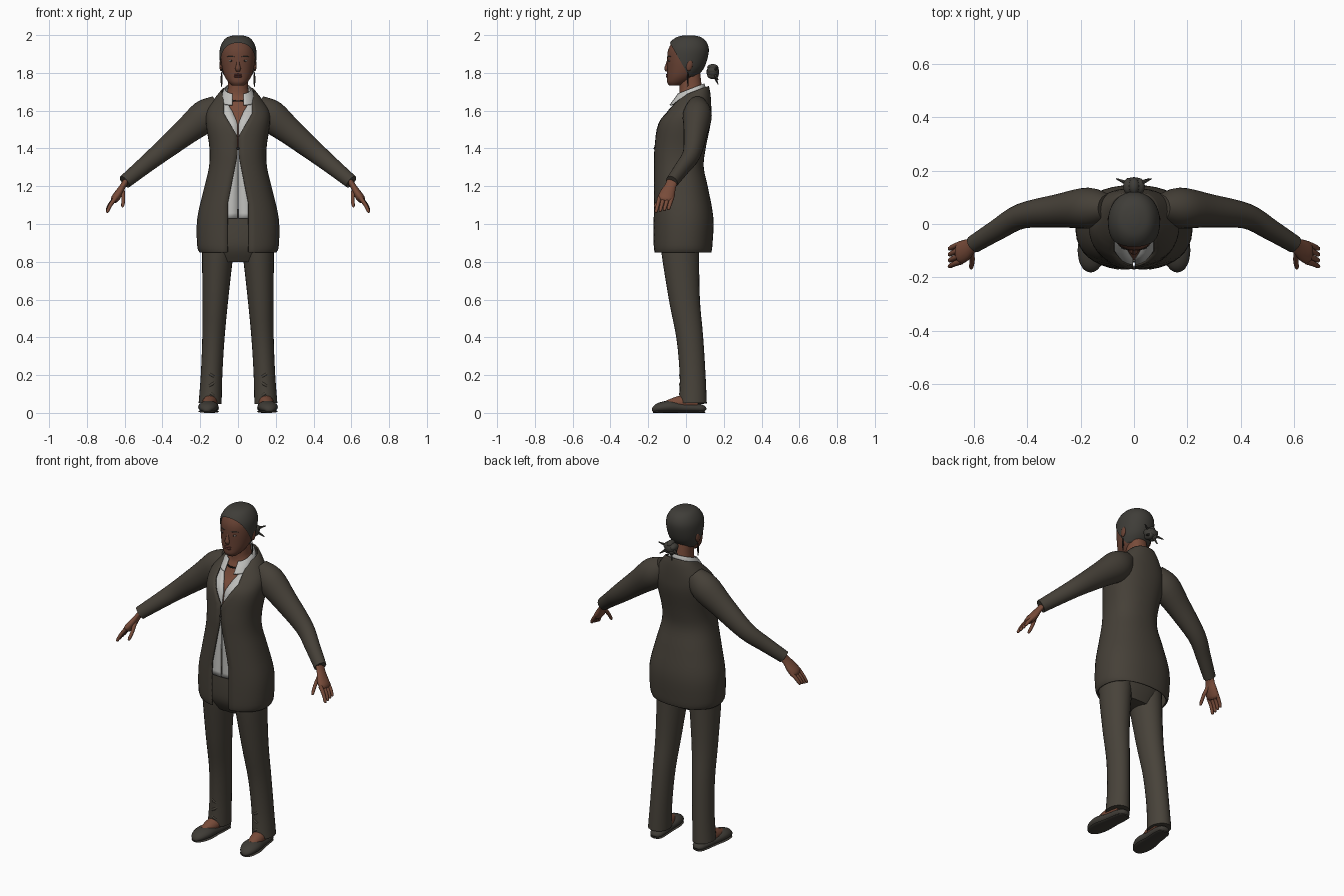
import bpy, bmesh, math
from mathutils import Vector, Matrix

cube = bpy.data.objects.get("Cube")
if cube:
    bpy.data.objects.remove(cube)


def material(name, red, green, blue):
    mat = bpy.data.materials.new(name)
    mat.use_nodes = True
    colour = (red, green, blue, 1)
    mat.diffuse_color = colour
    mat.node_tree.nodes["Principled BSDF"].inputs["Base Color"].default_value = colour
    return mat


jacket_cloth = material("charcoal_jacket", .06, .051, .039)
trouser_cloth = material("charcoal_trousers", .064, .055, .042)
leather = material("dark_leather", .05, .045, .037)
hair_brown = material("dark_hair", .05, .047, .04)
face_skin = material("face_skin", .14, .055, .034)
body_skin = material("body_skin", .19, .072, .042)
shirt_cloth = material("pale_shirt", .53, .53, .51)
lip_colour = material("lips", .12, .035, .028)
jewellery = material("dark_jewellery", .02, .017, .015)
eye_colour = material("eye", .2, .17, .15)


def clamp(value, low, high):
    return max(low, min(high, value))


def spline(rows, steps=4):
    """Smooth curve through rows of any width."""
    rows = [Vector(row) for row in rows]
    result = []
    for k in range(len(rows) - 1):
        before, start, end = rows[max(k - 1, 0)], rows[k], rows[k + 1]
        after = rows[min(k + 2, len(rows) - 1)]
        for step in range(steps):
            t = step / steps
            leave, arrive = (end - before) / 2, (after - start) / 2
            bend = (start - end) * 2 + leave + arrive
            ease = (end - start) * 3 - leave * 2 - arrive
            result.append(start + t * (leave + t * (ease + t * bend)))
    return result + rows[-1:]


def finish(name, bm, mat, mirror=False, thickness=0):
    bmesh.ops.recalc_face_normals(bm, faces=bm.faces)
    mesh = bpy.data.meshes.new(name)
    bm.to_mesh(mesh)
    bm.free()
    mesh.materials.append(mat)
    mesh.shade_smooth()
    mesh.set_sharp_from_angle(angle=1)
    ob = bpy.data.objects.new(name, mesh)
    bpy.context.collection.objects.link(ob)
    if mirror:
        ob.modifiers.new("mirror", "MIRROR").use_mirror_merge = False
    if thickness:
        solid = ob.modifiers.new("cloth", "SOLIDIFY")
        solid.thickness = thickness
        solid.offset = 0


def bridge(bm, rings, closed, cap):
    count = len(rings[0])
    for low, high in zip(rings, rings[1:]):
        for i in range(count if closed else count - 1):
            j = (i + 1) % count
            bm.faces.new((low[i], low[j], high[j], high[i]))
    if cap:
        bm.faces.new(rings[0])
        bm.faces.new(rings[-1])


def shell(rows, opening=None, tilted=False, cap=False, power=2.3, sides=36):
    """Stack of rounded rings from rows of height, half width, front and back."""
    bm, rings = bmesh.new(), []
    for z, width, front, back in spline(rows):
        middle, depth = (front + back) / 2, (back - front) / 2
        start = math.asin((opening(z) / width) ** (power / 2)) if opening else 0
        tilt = clamp(4 * (z - 1.6), 0, .4) if tilted else 0
        ring = []
        for i in range(sides + 1 if opening else sides):
            angle = start + 2 * (math.pi - start) * i / sides
            s, c = (math.copysign(abs(v) ** (2 / power), v)
                    for v in (math.sin(angle), math.cos(angle)))
            ring.append(bm.verts.new((width * s, middle - depth * c, z - tilt * depth * c)))
        rings.append(ring)
    bridge(bm, rings, opening is None, cap)
    return bm


def tube(name, points, mat, mirror=True, ratio=1, axis="Y", sides=16):
    """Limb through points of x, y, z and radius; ratio scales it along the axis."""
    bm, rings = bmesh.new(), []
    points = spline(points)
    reference = Vector([float(letter == axis) for letter in "XYZ"])
    for k, point in enumerate(points):
        ahead, behind = points[min(k + 1, len(points) - 1)], points[max(k - 1, 0)]
        along = (ahead - behind).xyz.normalized()
        across = reference.cross(along).normalized()
        up = along.cross(across) * ratio
        angles = [math.tau * i / sides for i in range(sides)]
        rings.append([bm.verts.new(point.xyz + point.w * (across * math.cos(a) + up * math.sin(a)))
                      for a in angles])
    bridge(bm, rings, True, True)
    finish(name, bm, mat, mirror)


def ball(name, centre, size, mat, mirror=False, turn=0, axis="X"):
    bm = bmesh.new()
    place = Matrix.Translation(centre) @ Matrix.Rotation(turn, 4, axis)
    bmesh.ops.create_uvsphere(bm, u_segments=16, v_segments=10, radius=1,
                              matrix=place @ Matrix.Diagonal((*size, 1)))
    finish(name, bm, mat, mirror)


def inset(rows, amount):
    return [(z, width - amount, front + amount, back - amount) for z, width, front, back in rows]


# Jacket: open in a V at the neck and split below its single button
def jacket_opening(z):
    return max(clamp((z - 1.46) * .6, .003, .075), clamp((1.38 - z) * .2, .003, .055))


coat = [(.85, .2, -.165, .13), (.89, .213, -.17, .136), (1.03, .212, -.17, .141),
        (1.18, .178, -.168, .115), (1.3, .15, -.166, .09), (1.4, .147, -.163, .1),
        (1.53, .165, -.145, .126), (1.6, .16, -.1, .13), (1.66, .12, -.07, .126),
        (1.7, .086, -.03, .117)]
finish("jacket", shell(coat, jacket_opening, tilted=True), jacket_cloth, thickness=.008)
ball("jacket_button", (0, -.165, 1.4), (.008, .006, .008), jewellery)

# Shirt and collar
finish("shirt", shell(inset(coat[2:-1], .013), lambda z: clamp((z - 1.53) * .45, .003, .045),
                      tilted=True), shirt_cloth, thickness=.004)
collar = [(1.645, .092, -.088, .1), (1.69, .08, -.064, .1), (1.715, .067, -.046, .095)]
finish("shirt_collar", shell(collar, lambda z: .03, tilted=True), shirt_cloth, thickness=.006)

# Chest, neck and necklace
neck = [(1.7, .057, -.034, .087), (1.8, .053, -.04, .075)]
finish("chest_and_neck", shell(inset(coat[5:-1], .027) + neck, cap=True), body_skin)
band = [(z, .062, -.058, .1) for z in (1.67, 1.68)]
finish("necklace", shell(band, tilted=True), jewellery, thickness=.006)

# Head, with hair as a larger copy trimmed along the hairline
skull = [(1.732, .03, -.088, -.03), (1.75, .05, -.1, .01), (1.78, .07, -.1, .05),
         (1.82, .083, -.1, .085), (1.87, .09, -.1, .105), (1.92, .089, -.095, .114),
         (1.96, .073, -.073, .1), (1.984, .048, -.04, .07), (1.993, .01, 0, .03)]
finish("head", shell(skull, cap=True, power=2.1), face_skin)
scalp = [(z + .006 * (z > 1.9), *sides) for z, *sides in inset(skull[2:], -.007)]
bm = shell(scalp, cap=True, power=2.1)
bmesh.ops.bisect_plane(bm, geom=bm.verts[:] + bm.edges[:] + bm.faces[:], clear_inner=True,
                       plane_co=(0, -.08, 1.95), plane_no=(0, .87, .5))
finish("hair", bm, hair_brown)

# Bun with curls and loose ends around it
bun = Vector((0, .142, 1.805))
ball("hair_bun", bun, (.04, .034, .034), hair_brown)
for k in range(5):
    angle = math.tau * k / 5
    out = Vector((math.sin(angle), 0, math.cos(angle)))
    ball(f"bun_curl_{k + 1}", bun + out * .022, (.02, .03, .02), hair_brown)
for k, angle in enumerate((1.2, 2.2, 3.5, 4.4)):
    out = Vector((math.sin(angle), .4, math.cos(angle)))
    strand = [(*(bun + out * reach), .014 - reach / 6) for reach in (0, .035, .07)]
    tube(f"bun_strand_{k + 1}", strand, hair_brown, mirror=False, sides=6)

# Face
tube("nose", [(0, -.092, 1.875, .007), (0, -.1, 1.845, .009), (0, -.103, 1.823, .015),
              (0, -.098, 1.81, .01)], face_skin, mirror=False, ratio=.8)
ball("eyes", (.036, -.088, 1.864), (.014, .006, .006), eye_colour, mirror=True)
ball("pupils", (.036, -.092, 1.864), (.005, .004, .005), jewellery, mirror=True)
ball("eyebrows", (.038, -.088, 1.886), (.022, .005, .003), hair_brown, True, .45, "Z")
for name, z in (("upper_lip", 1.79), ("lower_lip", 1.78)):
    ball(name, (0, -.097, z), (.022, .009, .006), lip_colour)
ball("ears", (.09, .018, 1.84), (.009, .017, .03), face_skin, True, -.2)
ball("earrings", (.087, .01, 1.765), (.005, .004, .04), jewellery, mirror=True)

# Sleeves fall along a straight slope
arm = [(.1, .06, .055), (.17, .06, .085), (.28, .05, .07), (.42, .03, .053),
       (.51, -.02, .044), (.6, -.075, .037)]
tube("sleeves", [(x, y, 1.715 - .82 * x, r) for x, y, r in arm], jacket_cloth, ratio=.9, sides=24)

# Hands
tube("palms", [(.59, -.07, 1.23, .016), (.61, -.083, 1.2, .016), (.63, -.097, 1.165, .021),
               (.65, -.108, 1.135, .022), (.657, -.112, 1.12, .015)], body_skin, ratio=1.9)


def finger(name, base, tip, bulge):
    """Tapered finger that bows outward by the bulge."""
    base, tip = Vector(base), Vector(tip)
    path = []
    for t in (0, .5, .9, 1):
        bow = Vector((bulge * t * (1 - t), 0, 0))
        path.append((*(base.lerp(tip, t) + bow), .012 - .004 * t - .004 * (t == 1)))
    tube(name, path, body_skin, sides=10)


for k, name in enumerate(("index", "middle", "ring", "little")):
    y = -.14 + .022 * k
    finger(f"{name}_fingers", (.647, y, 1.14), (.693, y - .02, 1.06 + .005 * k), .02)
finger("thumbs", (.612, -.1, 1.18), (.612, -.167, 1.09), -.02)

# Trousers: the legs spread slightly towards the hems
hips = [(.8, .14, -.1, .045), (.87, .18, -.138, .075), (.96, .187, -.145, .1),
        (1.08, .17, -.14, .095)]
finish("trouser_hips", shell(hips, cap=True), trouser_cloth)
leg = [(.93, -.03, .085), (.85, -.03, .083), (.6, -.008, .068), (.4, .02, .059),
       (.2, .035, .057), (.05, .037, .061)]
tube("trouser_legs", [(.15 - .05 * z, y, z, r) for z, y, r in leg], trouser_cloth,
     ratio=1.2, sides=24)
for k in range(3):
    z, lean = .1 + .05 * k, .025 * (-1) ** k
    crease = [(.14 + .035 * side, -.03 + .022 * abs(side), z + lean * side,
               .008 - .004 * abs(side)) for side in (-1, 0, 1)]
    tube(f"trouser_crease_{k + 1}", crease, trouser_cloth, axis="Z", sides=8)

# Feet in flat shoes, toes turned out
tube("feet", [(.14, .06, .05, .035), (.145, .02, .06, .04), (.152, -.04, .05, .038),
              (.16, -.1, .035, .03)], body_skin, axis="Z")
shoe = [(.1, .02), (.085, .036), (.04, .043), (-.02, .046), (-.09, .054), (-.14, .045),
        (-.165, .03), (-.175, .012)]
for name, ratio in (("shoes", .6), ("shoe_soles", .15)):
    tube(name, [(.148 - .1 * y, y, r * ratio, r) for y, r in shoe], leather, ratio=ratio, axis="Z")
